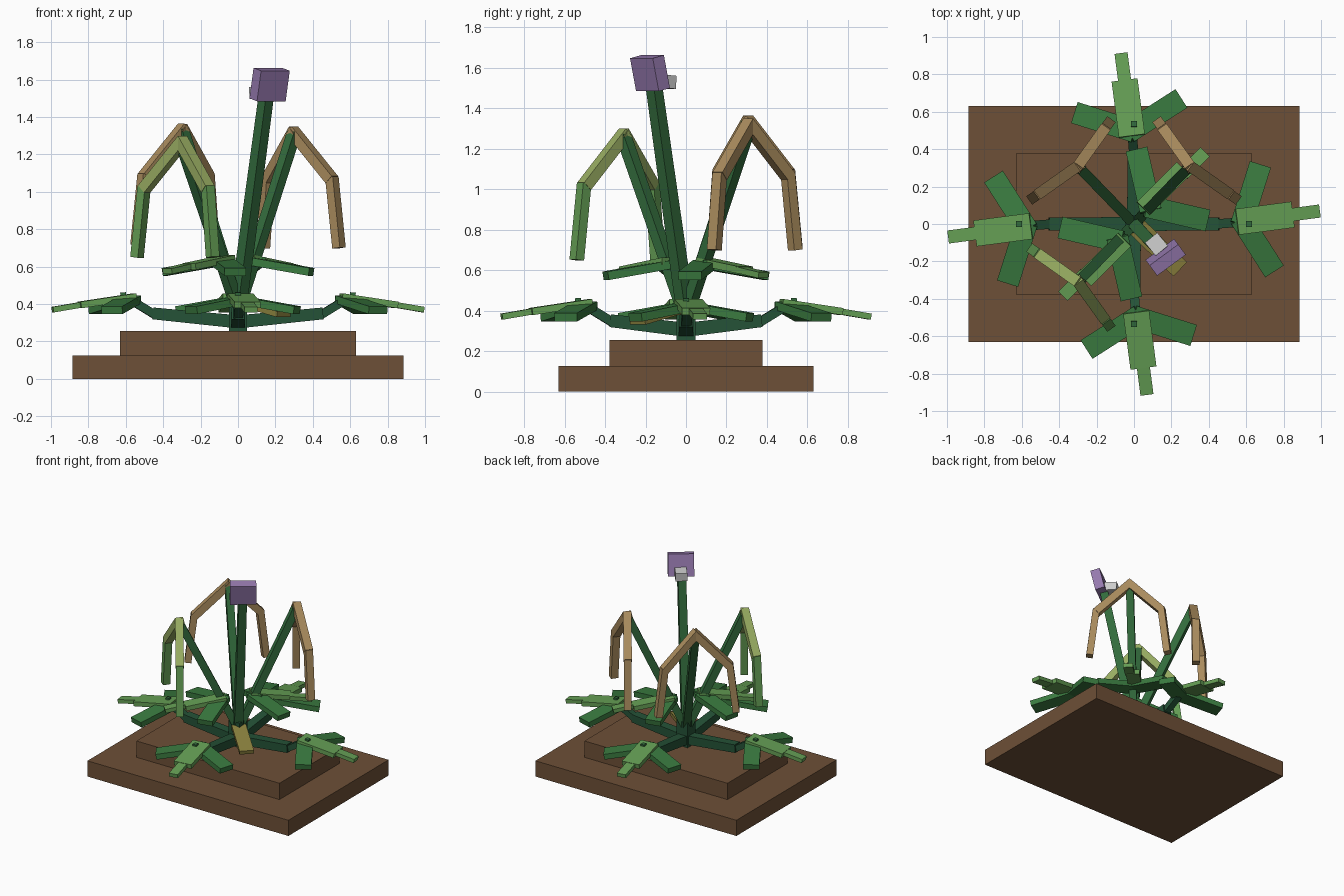
import bpy
import bmesh
from math import radians, cos, sin
from mathutils import Vector, Matrix

cube = bpy.data.objects.get("Cube")
if cube:
    bpy.data.objects.remove(cube, do_unlink=True)


def material(name, r, g, b):
    m = bpy.data.materials.new(name)
    m.use_nodes = True
    m.diffuse_color = (r, g, b, 1)
    m.node_tree.nodes["Principled BSDF"].inputs["Base Color"].default_value = (r, g, b, 1)
    return m


SOIL = material("soil brown", 0.155, 0.08, 0.038)
BRANCH = material("deep green", 0.018, 0.085, 0.038)
STEM = material("stem green", 0.032, 0.145, 0.045)
LEAF = material("leaf green", 0.042, 0.195, 0.05)
FRESH = material("fresh green", 0.13, 0.345, 0.09)
LIME = material("lime green", 0.31, 0.41, 0.12)
TAN = material("dry tan", 0.40, 0.26, 0.11)
OLIVE = material("olive yellow", 0.27, 0.23, 0.05)
PURPLE = material("petal purple", 0.30, 0.19, 0.42)
GREY = material("pale grey", 0.60, 0.60, 0.60)


def beam(name, a, b, width, thick, mat, taper=1.0):
    """Box running from a to b; its width lies horizontal."""
    a, b = Vector(a), Vector(b)
    axis = (b - a).normalized()
    side = axis.cross(Vector((0, 0, 1)))
    side = side.normalized() if side.length > 1e-4 else Vector((1, 0, 0))
    up = side.cross(axis)
    bm = bmesh.new()
    bmesh.ops.create_cube(bm, size=1)
    for v in bm.verts:
        s = taper if v.co.y > 0 else 1.0
        v.co = (a.lerp(b, v.co.y + 0.5) + side * (v.co.x * width * s)
                + up * (v.co.z * thick * s))
    bmesh.ops.recalc_face_normals(bm, faces=bm.faces)
    mesh = bpy.data.meshes.new(name)
    bm.to_mesh(mesh)
    bm.free()
    mesh.materials.append(mat)
    obj = bpy.data.objects.new(name, mesh)
    bpy.context.collection.objects.link(obj)
    return obj


def block(name, x, y, z0, z1, mat):
    beam(name, (0, 0, z0), (0, 0, z1), 2 * x, 2 * y, mat)


def leaf_cluster(name, joint, heading, spread, offset, wide):
    """Stepped middle leaf with a darker leaf on either side."""
    joint = Vector(joint)

    def point(angle, dist, drop, shift=0.0):
        t = radians(heading + angle)
        return joint + Vector((cos(t) * dist - sin(t) * shift,
                               sin(t) * dist + cos(t) * shift, -drop))

    beam(name + "_middle_leaf", point(0, -0.03, -0.005, offset), point(0, 0.27, 0.04, offset),
         wide, 0.035, FRESH)
    beam(name + "_leaf_tip", point(0, 0.25, 0.037), point(0, 0.415, 0.065),
         0.07, 0.03, FRESH)
    for label, turn in (("left", spread), ("right", -spread)):
        beam(f"{name}_{label}_leaf", point(turn, -0.02, 0.01), point(turn, 0.315, 0.068),
             0.118, 0.042, LEAF)


# Stepped soil base and central hub
block("lower_base", 0.885, 0.63, 0, 0.125, SOIL)
block("upper_base", 0.63, 0.378, 0.125, 0.255, SOIL)
block("hub", 0.048, 0.048, 0.25, 0.45, BRANCH)

# Four low branches, each with a raised leaf cluster
for i, (name, cut) in enumerate((("left", 0), ("back", 0.08), ("right", 0), ("front", 0.08))):
    turn = Matrix.Rotation(radians(90 * i), 3, 'Z')

    def at(r, y, z):
        return turn @ Vector((r - cut, y, z))

    beam(name + "_branch", (0, 0, 0.305), at(0.455, 0, 0.35), 0.075, 0.07, BRANCH, 0.9)
    beam(name + "_knee", at(0.44, 0, 0.34), at(0.57, 0.01, 0.42), 0.05, 0.045, BRANCH)
    beam(name + "_bud", at(0.61, 0, 0.41), at(0.615, 0, 0.462), 0.03, 0.03, STEM)
    leaf_cluster(name, at(0.58, 0.015, 0.435), 90 * i + 7.5, 65, 0, 0.14)

# Three tall stems with drooping jointed leaves
STALKS = (
    ("back_left", 1, 1, 1.315, TAN, TAN),
    ("back_right", -1, 1, 1.33, TAN, TAN),
    ("front_right", -1, -1, 1.265, LIME, FRESH),
)
for name, sx, sy, top, upper, lower in STALKS:
    peak = Vector((0.3 * sx, 0.31 * sy, top))
    beam(name + "_stem", (0, 0, 0.38), peak, 0.055, 0.055, STEM)
    for label, reach in (("inner", (-0.165 * sx, 0.23 * sy)),
                         ("outer", (0.24 * sx, -0.17 * sy))):
        out = Vector((*reach, 0))
        elbow = peak + out * 0.84 - Vector((0, 0, 0.25))
        beam(f"{name}_{label}_upper_droop", peak - out * 0.05 + Vector((0, 0, 0.015)),
             elbow, 0.06, 0.055, upper)
        beam(f"{name}_{label}_lower_droop", elbow + Vector((0, 0, 0.015)),
             peak + out - Vector((0, 0, 0.615)), 0.055, 0.05, lower)

# Upper leaf clusters carried on two opposite stems
for name, sign, heading in (("upper_back", 1, 45), ("upper_front", -1, 225)):
    leaf_cluster(name, (0.085 * sign, 0.09 * sign, 0.64), heading, 58, 0.02, 0.1)

# Flower: tall stem, square tilted head and pale back piece
beam("flower_stem", (0, 0, 0.38), (0.152, -0.16, 1.52), 0.065, 0.065, STEM, 0.9)
beam("flower_head", (0.158, -0.163, 1.492), (0.18, -0.193, 1.655), 0.19, 0.07, PURPLE)
beam("flower_back", (0.15, -0.145, 1.535), (0.093, -0.075, 1.528), 0.085, 0.065, GREY)

# Withered leaf below the flower
beam("withered_leaf", (0.02, -0.02, 0.41), (0.245, -0.24, 0.345), 0.105, 0.03, OLIVE)
